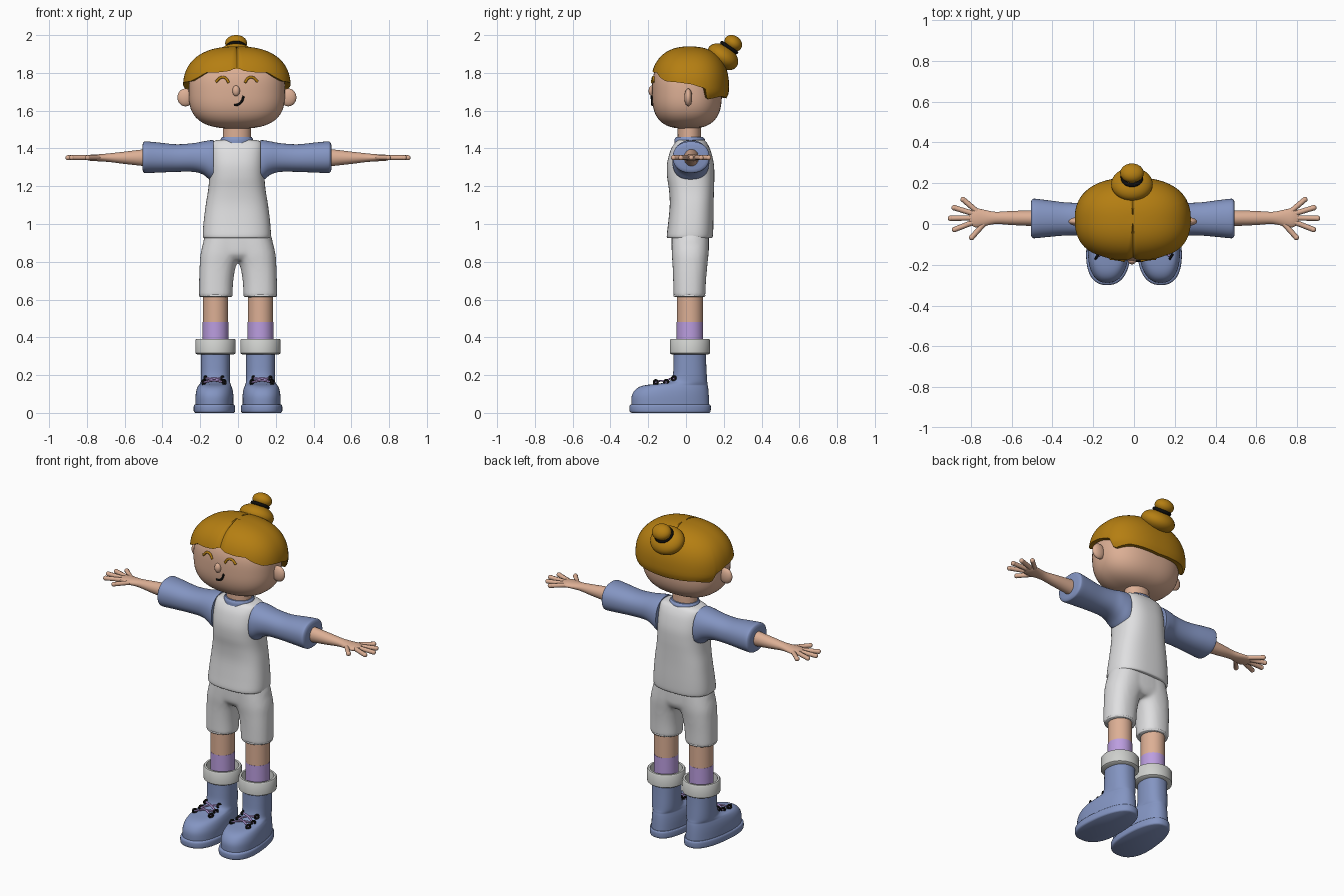
import bpy
import bmesh
from math import sin, cos, pi, radians, copysign
from mathutils import Matrix, Vector

cube = bpy.data.objects.get("Cube")
if cube:
    bpy.data.objects.remove(cube, do_unlink=True)


def material(name, rgb):
    mat = bpy.data.materials.new(name)
    mat.use_nodes = True
    colour = (*rgb, 1)
    mat.diffuse_color = colour
    shader = next(n for n in mat.node_tree.nodes if n.type == "BSDF_PRINCIPLED")
    shader.inputs["Base Color"].default_value = colour
    return mat


SKIN = material("skin", (.72, .43, .30))
BLUE = material("blue", (.23, .30, .54))
WHITE = material("white", (.74, .74, .75))
GREY = material("pale grey", (.62, .63, .61))
HAIR = material("golden brown", (.46, .21, .006))
PURPLE = material("purple", (.50, .34, .74))
BLACK = material("black", (.004, .004, .004))
MID = -.006  # the head and torso sit slightly off centre


def finish(name, bm, mat, angle=42):
    """Turn a bmesh into a smooth-shaded object with one colour."""
    bmesh.ops.recalc_face_normals(bm, faces=bm.faces[:])
    mesh = bpy.data.meshes.new(name)
    bm.to_mesh(mesh)
    bm.free()
    mesh.shade_smooth()
    mesh.set_sharp_from_angle(angle=radians(angle))
    mesh.materials.append(mat)
    obj = bpy.data.objects.new(name, mesh)
    bpy.context.collection.objects.link(obj)
    return obj


def refine(rows, steps):
    """Catmull-Rom interpolation between section rows."""
    out = []
    for i in range(len(rows) - 1):
        quad = [Vector(rows[max(0, min(len(rows) - 1, i + k))]) for k in (-1, 0, 1, 2)]
        p, q, r, s = quad
        for k in range(steps):
            t = k / steps
            out.append(q + (r - p) * t / 2 + (2 * p - 5 * q + 4 * r - s) * t * t / 2
                       + (3 * q - p - 3 * r + s) * t ** 3 / 2)
    return out + [Vector(rows[-1])]


def skin_rings(bm, rings):
    """Bridge successive rings of points and close both ends."""
    verts = [[bm.verts.new(p) for p in ring] for ring in rings]
    n = len(verts[0])
    for low, high in zip(verts, verts[1:]):
        for i in range(n):
            j = (i + 1) % n
            bm.faces.new((low[i], low[j], high[j], high[i]))
    bm.faces.new(verts[0])
    bm.faces.new(verts[-1])


def add_loft(bm, rows, axis="Z", side=1, shift=0, power=2, steps=4, n=40, warp=None):
    """Each row is position, then low/high of width (or height) and of depth."""
    rings = []
    for pos, a0, a1, b0, b1 in refine(rows, steps):
        ring = []
        for i in range(n):
            c, s = cos(2 * pi * i / n), sin(2 * pi * i / n)
            a = (a0 + a1) / 2 + (a1 - a0) / 2 * copysign(abs(c) ** (2 / power), c)
            b = (b0 + b1) / 2 + (b1 - b0) / 2 * copysign(abs(s) ** (2 / power), s)
            p = Vector((a, b, pos)) if axis == "Z" else Vector((pos, b, a))
            if warp:
                p = warp(p)
            ring.append(Vector((p.x * side + shift, p.y, p.z)))
        rings.append(ring)
    skin_rings(bm, rings)


def loft(name, mat, rows, **options):
    bm = bmesh.new()
    add_loft(bm, rows, **options)
    return finish(name, bm, mat)


def ellipsoid(name, mat, centre, radii, tilt=0):
    bm = bmesh.new()
    matrix = (Matrix.Translation(centre) @ Matrix.Rotation(tilt, 4, "X")
              @ Matrix.Diagonal((*radii, 1)))
    bmesh.ops.create_uvsphere(bm, u_segments=32, v_segments=20, radius=1, matrix=matrix)
    return finish(name, bm, mat)


def tube(name, mat, points, radius, closed=False):
    curve = bpy.data.curves.new(name, "CURVE")
    curve.dimensions = "3D"
    curve.bevel_depth = radius
    curve.bevel_resolution = 2
    curve.resolution_u = 5
    curve.use_fill_caps = True
    spline = curve.splines.new("BEZIER")
    spline.bezier_points.add(len(points) - 1)
    for knot, p in zip(spline.bezier_points, points):
        knot.co = p
        knot.handle_left_type = knot.handle_right_type = "AUTO"
    spline.use_cyclic_u = closed
    curve.materials.append(mat)
    obj = bpy.data.objects.new(name, curve)
    bpy.context.collection.objects.link(obj)
    return obj


def circle(centre, u, v, count=10):
    return [Vector(centre) + Vector(u) * cos(2 * pi * i / count)
            + Vector(v) * sin(2 * pi * i / count) for i in range(count)]


# Head: a boxy rounded solid, with a helper giving its front surface
HX, HY, HZ, HC = .255, .185, .195, 1.7
FLAT, TALL = 2.4, 2.8


def face_point(x, z, out=.002):
    room = (1 - abs((z - HC) / HZ) ** TALL) ** (FLAT / TALL) - abs(x / HX) ** FLAT
    return Vector((x + MID, .005 - HY * room ** (1 / FLAT) - out, z))


head_rows = []
for i in range(33):
    c = -cos(pi * (i + .3) / 32.6)
    k = (1 - abs(c) ** TALL) ** (1 / TALL)
    head_rows.append((HC + HZ * c, -HX * k, HX * k, .005 - HY * k, .005 + HY * k))
loft("head", SKIN, head_rows, shift=MID, power=FLAT, steps=1, n=64)

# Face
ellipsoid("nose", SKIN, (MID - .004, -.18, 1.705), (.02, .018, .028))
tube("mouth", BLACK, [face_point(x, z) for x, z in
                      ((-.015, 1.63), (.004, 1.632), (.024, 1.647), (.036, 1.677))], .006)
for side, label in ((1, "left"), (-1, "right")):
    tube(label + "_closed_eye", HAIR, [face_point(side * (.077 + x), 1.76 + z) for x, z in
         ((-.034, -.012), (-.016, .013), (.006, .016), (.034, -.008))], .007)
    ellipsoid(label + "_ear", SKIN, (side * .272 + MID, .012, 1.67), (.043, .021, .047))

# Hair cap: a dome whose lower edge follows the fringe and the back locks
EDGE = ((0, 1.83), (8, 1.81), (22, 1.802), (34, 1.802), (44, 1.775), (55, 1.755), (72, 1.75),
        (92, 1.74), (105, 1.725), (112, 1.72), (117, 1.658), (140, 1.675), (160, 1.67), (181, 1.665))


def hair_edge(degrees):
    for (a, za), (b, zb) in zip(EDGE, EDGE[1:]):
        if a <= degrees < b:
            return za + (zb - za) * (degrees - a) / (b - a)


COLUMNS, LAYERS, TOP, WIDE = 96, 22, 1.94, 1.72
rings = []
for layer in range(1, LAYERS + 2):
    turn = min(layer, LAYERS) / LAYERS * pi / 2
    ring = []
    for i in range(COLUMNS):
        az = 2 * pi * i / COLUMNS
        edge = hair_edge(min(i, COLUMNS - i) * 360 / COLUMNS)
        z = TOP - (TOP - edge) * (1 - cos(turn))
        drop = (z - WIDE) / (TOP - WIDE if z > WIDE else .12)
        k = (1 - abs(drop) ** FLAT) ** (1 / FLAT)
        k /= (abs(sin(az)) ** FLAT + abs(cos(az)) ** FLAT) ** (1 / FLAT)
        if layer > LAYERS:          # lip turned under, into the head
            k, z = k * .86, z + .004
        elif i == 0 or (i == COLUMNS // 2 and z > 1.9):  # centre parting
            k, z = k * .965, z - .008
        ring.append(Vector((MID + .285 * k * sin(az), .02 - .208 * k * cos(az), z)))
    rings.append(ring)
bm = bmesh.new()
skin_rings(bm, rings)
finish("hair_cap", bm, HAIR, 55)

# Two-part bun leaning back, with a tie
LEAN = -.6
ellipsoid("lower_bun", HAIR, (MID - .004, .195, 1.885), (.102, .09, .06), LEAN)
ellipsoid("upper_bun", HAIR, (MID - .004, .25, 1.957), (.058, .05, .04), LEAN)
tube("hair_tie", BLACK, circle((MID - .004, .229, 1.934), (.046, 0, 0),
                               (0, .046 * cos(LEAN), .046 * sin(LEAN))), .01, True)

# Neck, collar and shirt body
loft("neck", SKIN, ((1.4, -.075, .075, -.045, .08), (1.56, -.073, .073, -.043, .078)), shift=MID)
loft("collar", BLUE, ((1.43, -.088, .088, -.062, .1), (1.448, -.086, .086, -.06, .1),
                      (1.46, -.079, .079, -.053, .09)), shift=MID)
loft("shirt_body", WHITE, (
    (.925, -.17, .17, -.093, .133), (.935, -.18, .18, -.102, .142), (1, -.177, .177, -.095, .145),
    (1.1, -.165, .165, -.086, .146), (1.18, -.152, .152, -.09, .148), (1.25, -.146, .146, -.1, .15),
    (1.32, -.145, .145, -.1, .147), (1.39, -.143, .143, -.082, .13), (1.43, -.135, .135, -.058, .11),
    (1.446, -.1, .1, -.042, .095)), shift=MID, power=2.6, n=56)

# Shorts: hips and two legs merged into one smooth cloth
bm = bmesh.new()
add_loft(bm, ((.81, -.1, .1, -.05, .1), (.84, -.17, .17, -.072, .118),
              (.89, -.187, .187, -.076, .122), (.96, -.168, .168, -.076, .122)), power=2.5)
for side in (1, -1):
    add_loft(bm, ((.612, .029, .207, -.066, .102), (.7, .025, .206, -.068, .106),
                  (.78, .01, .203, -.071, .113), (.85, -.02, .197, -.076, .12),
                  (.95, -.03, .17, -.076, .12)), side=side, power=2.3)
shorts = finish("shorts", bm, WHITE)
remesh = shorts.modifiers.new("merge", "REMESH")
remesh.mode = "VOXEL"
remesh.voxel_size = .01
remesh.use_smooth_shade = True
relax = shorts.modifiers.new("relax", "SMOOTH")
relax.iterations = 6


def foot_shape(p):
    """Narrow the heel, widen the toe and turn it outward a little."""
    u = (.13 - p.y) / .43
    return Vector((p.x * (1 + .25 * (u - .5)) + .114 + .018 * u, p.y, p.z))


FINGERS = (((.77, .062), (.838, .12)), ((.785, .05), (.882, .08)), ((.785, .03), (.9, .028)),
           ((.785, .01), (.88, -.027)), ((.73, .008), (.796, -.066)))
EYELETS = ((.055, -.16, .162), (.05, -.105, .163), (.045, -.064, .182))

for side, label in ((1, "left"), (-1, "right")):
    # Sleeve, arm and hand
    loft(label + "_sleeve", BLUE, (
        (.125, 1.225, 1.444, -.072, .124), (.145, 1.235, 1.443, -.072, .122),
        (.18, 1.262, 1.437, -.066, .116), (.23, 1.276, 1.428, -.058, .106),
        (.32, 1.276, 1.422, -.056, .105), (.42, 1.272, 1.432, -.064, .117),
        (.48, 1.27, 1.437, -.07, .124), (.494, 1.274, 1.433, -.066, .12),
        (.5, 1.288, 1.419, -.052, .106)), axis="X", side=side, shift=MID, power=2.2)
    loft(label + "_arm", SKIN, (
        (.45, 1.303, 1.398, -.012, .07), (.5, 1.307, 1.395, -.01, .067),
        (.6, 1.318, 1.383, -.005, .064), (.68, 1.328, 1.374, 0, .06),
        (.74, 1.332, 1.369, -.012, .071), (.78, 1.334, 1.367, -.016, .077),
        (.81, 1.342, 1.36, .005, .058)), axis="X", side=side)
    for number, (base, tip) in enumerate(FINGERS):
        ends = [Vector((side * x, y, 1.351)) for x, y in (base, tip)]
        finger = f"{label}_finger_{number}"
        tube(finger, SKIN, ends, .013)
        ellipsoid(finger + "_tip", SKIN, ends[1], (.0135, .0135, .0135))

    # Leg, sock, cuff and shorts hem
    spot = side * .119
    loft(label + "_leg", SKIN, ((.47, -.067, .067, -.048, .09), (.68, -.067, .067, -.048, .09)),
         shift=spot)
    loft(label + "_sock", PURPLE, ((.3, -.068, .068, -.049, .091), (.48, -.068, .068, -.049, .091)),
         shift=spot)
    cuff = [(z, -r, r, .021 - r, .021 + r) for z, r in
            ((.31, .098), (.316, .106), (.384, .107), (.391, .102), (.391, .09), (.34, .086))]
    loft(label + "_boot_cuff", GREY, cuff, shift=spot, steps=1, n=48)
    tube(label + "_shorts_hem", WHITE, circle((side * .118, .018, .621), (.082, 0, 0),
                                              (0, .078, 0), 16), .007, True)

    # Boot: sole and upper
    sole = ((0, -.1, .1, -.288, .122), (.008, -.107, .107, -.298, .13),
            (.036, -.107, .107, -.299, .131), (.045, -.101, .101, -.291, .125))
    loft(label + "_boot_sole", BLUE, sole, side=side, power=2.4, n=56, warp=foot_shape)
    upper = ((.04, -.099, .099, -.288, .123), (.085, -.099, .099, -.288, .121),
             (.115, -.096, .096, -.275, .119), (.135, -.091, .091, -.252, .117),
             (.147, -.086, .086, -.215, .115), (.155, -.083, .083, -.145, .114),
             (.168, -.081, .081, -.088, .112), (.2, -.081, .081, -.07, .11),
             (.26, -.081, .081, -.066, .107), (.325, -.081, .081, -.065, .105))
    loft(label + "_boot_upper", BLUE, upper, side=side, power=2.3, n=56, warp=foot_shape)

    # Eyelets and crossed laces
    for row, (x, y, z) in enumerate(EYELETS):
        for edge in (1, -1):
            here = Vector((side * .127 + edge * x, y, z))
            tube(f"{label}_eyelet_{row}", BLACK,
                 circle(here, (.006, .01, 0), (0, 0, .011), 8), .006, True)
            if row < 2:
                nx, ny, nz = EYELETS[row + 1]
                there = Vector((side * .127 - edge * nx, ny, nz))
                middle = (here + there) / 2 + Vector((0, 0, .008))
                tube(f"{label}_lace_{row}", PURPLE, (here, middle, there), .005)
